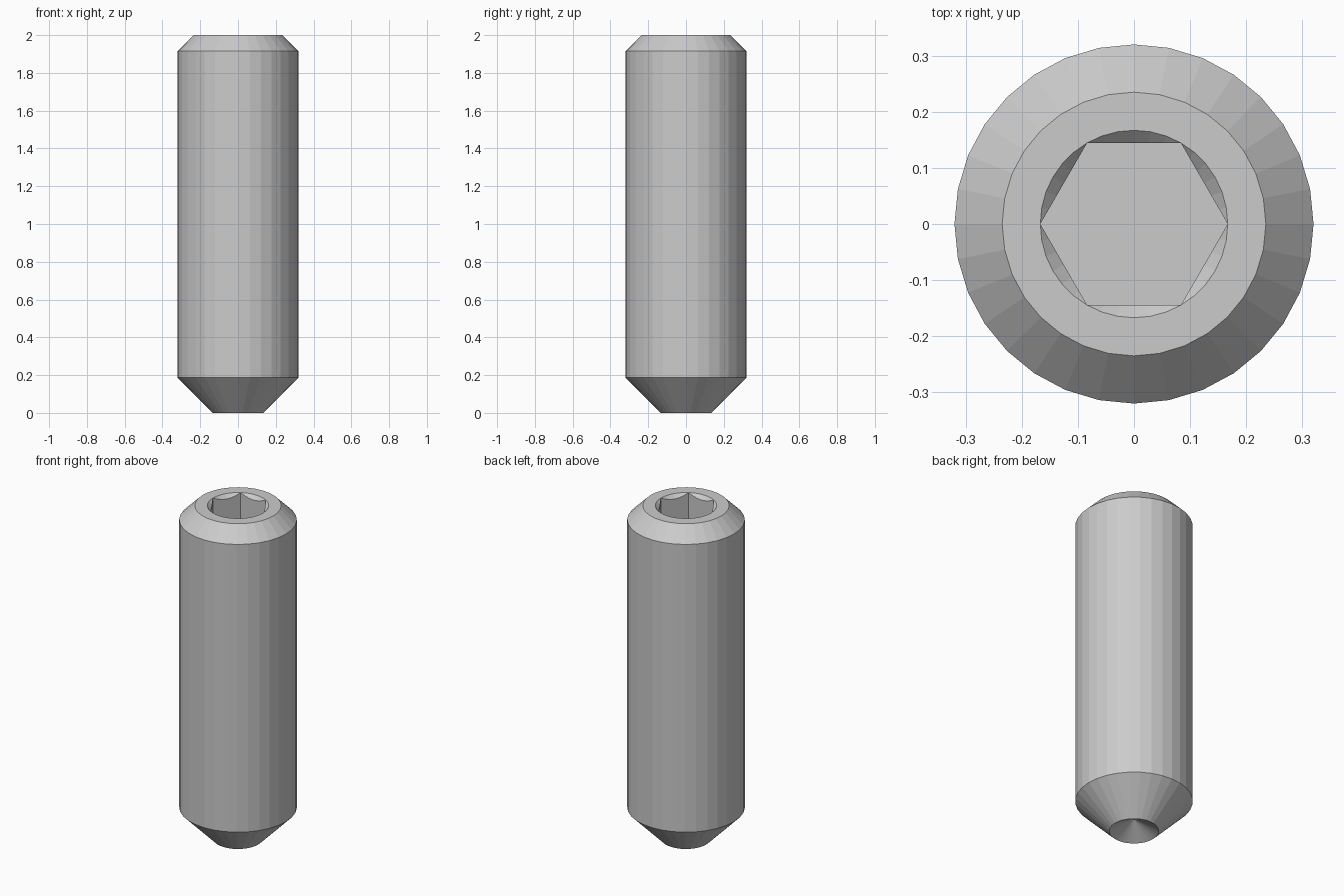
import bpy, bmesh
from math import cos, sin, pi, radians

if "Cube" in bpy.data.objects:
    bpy.data.objects.remove(bpy.data.objects["Cube"])

SIDES = 32          # facets around the body
SOCKET_SIDES = 36   # multiple of six, so the hexagon corners land on vertices
SOCKET_R = 0.167    # hexagon corner radius
FLOOR_Z = 1.48

bm = bmesh.new()


def ring(count, radius, height):
    """Ring of vertices; radius and height are functions of the angle."""
    verts = []
    for i in range(count):
        a = 2 * pi * i / count
        r = radius(a)
        verts.append(bm.verts.new((r * cos(a), r * sin(a), height(r))))
    return verts


def circle(count, r, z):
    return ring(count, lambda a: r, lambda _: z)


def skin(lower, upper):
    n = len(lower)
    for i in range(n):
        j = (i + 1) % n
        bm.faces.new((lower[i], lower[j], upper[j], upper[i]))


def loop_edges(verts):
    return [bm.edges.get((v, verts[i - 1])) for i, v in enumerate(verts)]


def hex_radius(a):
    return SOCKET_R * cos(pi / 6) / cos(a % (pi / 3) - pi / 6)


# Outer body: pointed end, shank and top chamfer
outer = [circle(SIDES, r, z) for r, z in
         [(0.135, 0), (0.32, 0.187), (0.32, 1.915), (0.235, 2.0)]]
for lo, hi in zip(outer, outer[1:]):
    skin(lo, hi)

# Conical cup in the point
apex = bm.verts.new((0, 0, 0.075))
for i, v in enumerate(outer[0]):
    bm.faces.new((v, outer[0][i - 1], apex))

# Hexagonal socket with a conical lead-in
rim = circle(SOCKET_SIDES, SOCKET_R, 2.0)
lead = ring(SOCKET_SIDES, hex_radius, lambda r: 2.0 - (SOCKET_R - r))
floor = ring(SOCKET_SIDES, hex_radius, lambda r: FLOOR_Z)
skin(rim, lead)
skin(lead, floor)
bm.faces.new(floor)

# Flat annulus on top
bmesh.ops.bridge_loops(bm, edges=loop_edges(outer[-1]) + loop_edges(rim))

# Join the lead-in to the rim at the hexagon corners
bmesh.ops.remove_doubles(bm, verts=bm.verts, dist=1e-4)
bmesh.ops.recalc_face_normals(bm, faces=bm.faces)

mesh = bpy.data.meshes.new("set_screw")
bm.to_mesh(mesh)
bm.free()
bpy.context.collection.objects.link(bpy.data.objects.new("set_screw", mesh))
